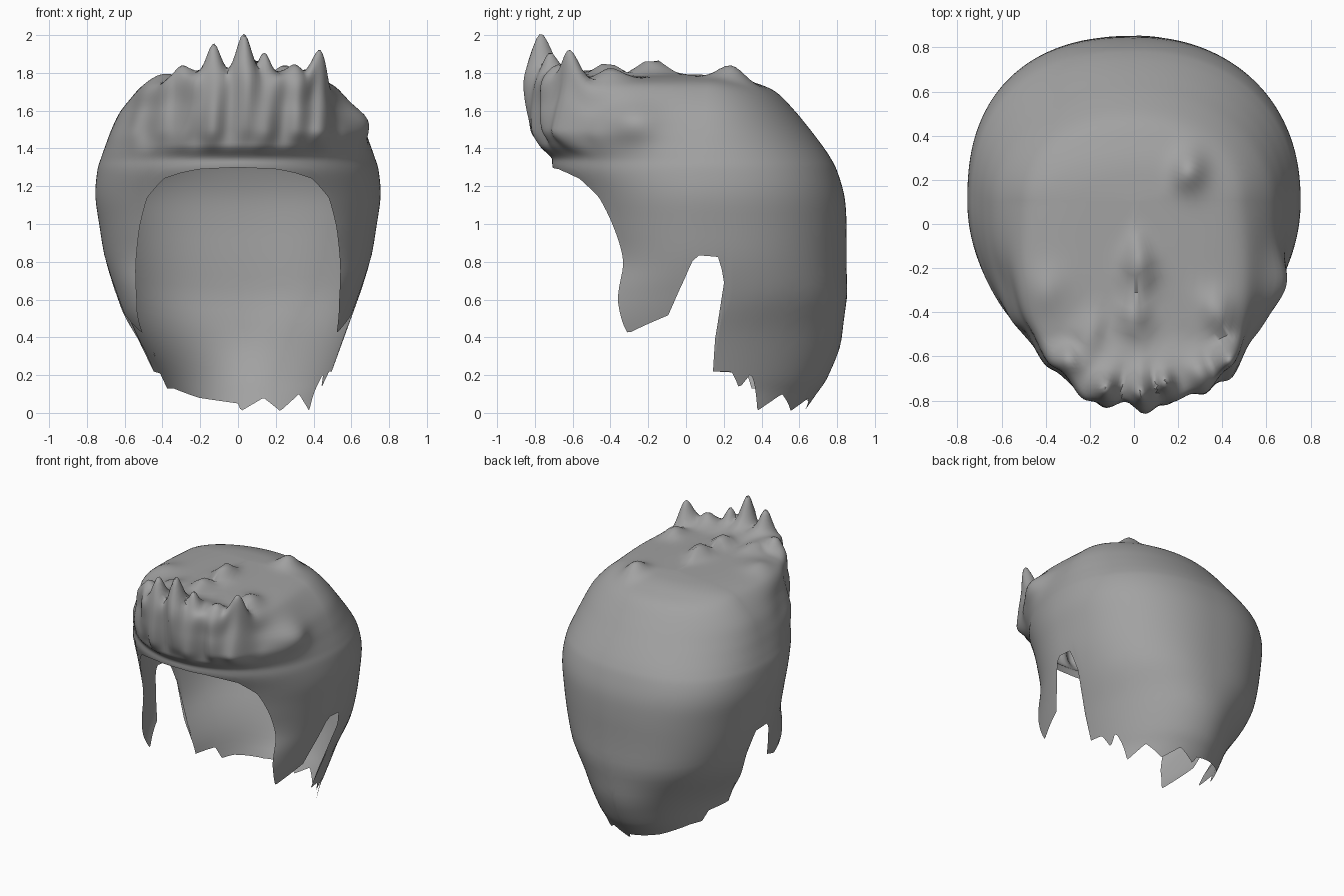
import bpy, bmesh, math

if "Cube" in bpy.data.objects:
    bpy.data.objects.remove(bpy.data.objects["Cube"])

COLUMNS, LOWER_ROWS, UPPER_ROWS = 264, 16, 46

# Rings of the hair shell: height, half width, depth behind, depth in front
RINGS = [(0, .46, .58, .75), (.1, .465, .65, .77), (.2, .495, .715, .8), (.4, .565, .785, .85),
         (.6, .64, .757, .83), (.8, .7, .75, .68), (1, .735, .75, .69), (1.15, .755, .738, .73),
         (1.28, .745, .70, .80), (1.35, .725, .665, .81), (1.42, .70, .618, .83),
         (1.5, .67, .557, .86), (1.6, .62, .475, .88),
         (1.7, .53, .375, .88), (1.75, .45, .26, .84), (1.775, .32, .17, .73),
         (1.785, .17, .08, .4), (1.79, 0, 0, 0)]
TOP = len(RINGS) - 1

# Hairline as angle from the front and height: brow, sideburn, ear notch
SIDE_EDGE = [(0, 1.3), (16, 1.29), (24, 1.27), (31.6, 1.24), (39.5, 1.14), (45.5, .98),
             (48.4, .87), (52.6, .73), (56.7, .6), (65.8, .42), (79.5, .52), (80.2, .65),
             (84, .8), (87.5, .835), (94.6, .825), (96.8, .65), (97.8, .22)]
# Nape edge, ragged on the left and even on the right
LEFT_NAPE = [(106, .22), (111, .13), (115, .21), (125, .01), (136, .1), (151, .01),
             (163, .08), (178, .01), (180, .05)]
RIGHT_NAPE = [(113, .21), (117, .13), (126, .13), (150, .08), (180, .05)]

# Raised locks: x, y, rise, spread
LOCKS = [(.03, -.77, .24, .055), (-.13, -.75, .19, .05), (.14, -.72, .13, .04),
         (.44, -.63, .2, .06), (.3, -.68, .06, .05), (-.3, -.62, .06, .05),
         (-.2, -.5, .04, .06), (0, -.42, .07, .07), (.38, -.4, .06, .07),
         (.02, -.18, .09, .07), (.25, .24, .07, .07), (-.4, -.3, .03, .08)]


def smooth(a, b, v):
    t = max(0, min(1, (v - a) / (b - a)))
    return t * t * (3 - 2 * t)


def ring_at(s):
    """Smooth curve through the ring table."""
    i = min(int(s), TOP - 1)
    t = s - i
    p = [RINGS[max(0, min(TOP, i + k))] for k in (-1, 0, 1, 2)]
    return [b + .5 * t * (c - a + t * (2 * a - 5 * b + 4 * c - d + t * (3 * (b - c) + d - a)))
            for a, b, c, d in zip(*p)]


def ring_position(z):
    low, high = 0, 10
    for _ in range(30):
        mid = (low + high) / 2
        if ring_at(mid)[0] < z:
            low = mid
        else:
            high = mid
    return low


def edge_height(angle):
    table = SIDE_EDGE + (LEFT_NAPE if angle >= 0 else RIGHT_NAPE)
    a = abs(angle)
    for (a0, z0), (a1, z1) in zip(table, table[1:]):
        if a <= a1:
            return z0 + (z1 - z0) * (a - a0) / (a1 - a0)


def shell_point(angle, s):
    z, width, back, front = ring_at(s)
    phi = math.radians(angle)
    sx, cy = math.sin(phi), math.cos(phi)
    # the quiff and the back of the head are squarer than an ellipse, unevenly so
    if cy > 0:
        depth = front + .05 * smooth(1.34, 1.42, z) * cy ** 4
        width += .13 * cy * smooth(1.6, 1.75, z) * smooth(1.79, 1.77, z)
        e = 1 - (.2 if sx > 0 else .1) * smooth(1.3, 1.5, z) * smooth(1.775, 1.745, z)
    else:
        depth = back
        e = 1 - (.1 if sx > 0 else .18) * smooth(.3, .7, z) * smooth(1.6, 1.2, z)
    if sx < 0:
        width -= .05 * smooth(.55, .25, z)
    x = width * math.copysign(abs(sx) ** e, sx)
    centre = .1 - .06 * smooth(.65, .4, z)
    y = centre - depth * math.copysign(abs(cy) ** e, cy)
    # slanting folds across the quiff, a forward left corner and bulges at the temples
    fold = smooth(1.36, 1.5, z) * smooth(-.35, -.6, y)
    y += fold * (.018 * math.sin(25 * x + 1 + 5 * z) + .012 * math.sin(43 * x + 2 - 7 * z))
    y -= .06 * fold * math.exp(-((x - .45) / .07) ** 2)
    y += .04 * fold * math.exp(-((x + .45) / .08) ** 2)
    temple = math.exp(-((z - 1.55) / .1) ** 2 - ((y + .28) / .14) ** 2)
    x += .07 * temple * smooth(.35, .6, x) + .02 * temple * smooth(-.35, -.6, x)
    # locks standing up from the top
    top = smooth(1.5, 1.74, z)
    rise = max(h * math.exp(-((x - lx) / w) ** 2 - ((y - ly) / (1.3 * w)) ** 2)
               for lx, ly, h, w in LOCKS)
    quiff = .04 * smooth(-.5, -.66, y) * smooth(.5, .4, abs(x - .03))
    z += top * (rise + quiff * (1 - rise / .25))
    return x, y, z


# Hair shell: ragged lower rows, then even rows up to the crown
bm = bmesh.new()
grid = []
for i in range(COLUMNS):
    angle = 360 * i / COLUMNS - 180
    start = ring_position(edge_height(angle))
    split = max(ring_position(.92), start + .5)
    levels = [start + (split - start) * j / LOWER_ROWS for j in range(LOWER_ROWS)]
    levels += [split + (TOP - split) * j / UPPER_ROWS for j in range(UPPER_ROWS)]
    grid.append([bm.verts.new(shell_point(angle, s)) for s in levels])
crown = bm.verts.new((0, .1, RINGS[TOP][0]))
for i, column in enumerate(grid):
    following = grid[(i + 1) % COLUMNS]
    for j in range(len(column) - 1):
        bm.faces.new((column[j], following[j], following[j + 1], column[j + 1]))
    bm.faces.new((column[-1], following[-1], crown))

mesh = bpy.data.meshes.new("hair_shell")
bm.to_mesh(mesh)
bm.free()
hair = bpy.data.objects.new("hair_shell", mesh)
bpy.context.collection.objects.link(hair)

# Grey hair
grey = bpy.data.materials.new("hair_grey")
grey.use_nodes = True
colour = (.36, .36, .36, 1)
grey.diffuse_color = colour
grey.node_tree.nodes["Principled BSDF"].inputs["Base Color"].default_value = colour
mesh.materials.append(grey)

bpy.context.view_layer.objects.active = hair
hair.select_set(True)
bpy.ops.object.shade_smooth_by_angle(angle=math.radians(60))
